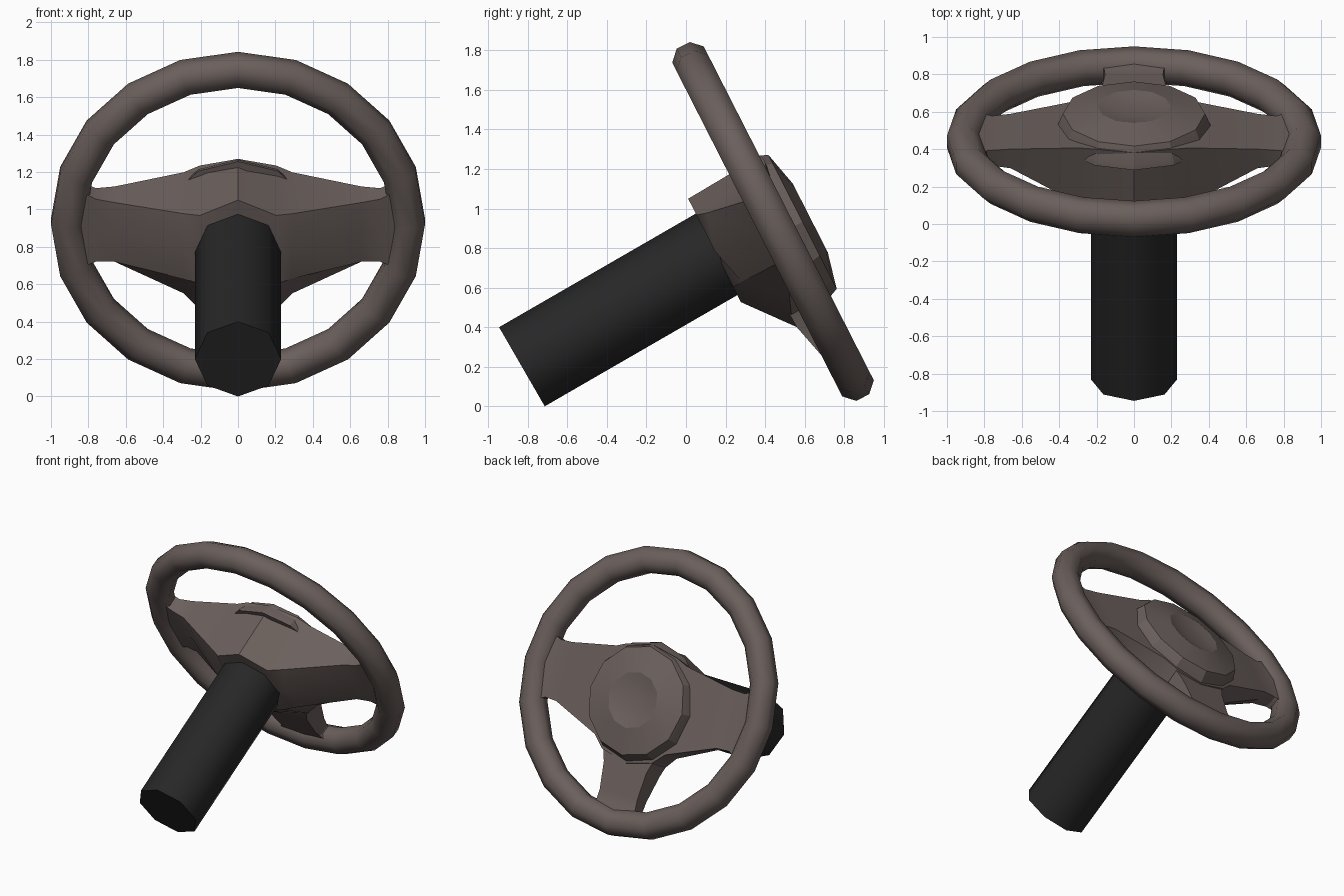
import bpy, bmesh, math
from mathutils import Vector

if "Cube" in bpy.data.objects:
    bpy.data.objects.remove(bpy.data.objects["Cube"])

TILT = math.radians(27)
CENTRE = Vector((0, 0.44, 0.935))
UP = Vector((0, -math.sin(TILT), math.cos(TILT)))    # up within the wheel plane
OUT = Vector((0, math.cos(TILT), math.sin(TILT)))    # towards the driver


def P(x, v, n):
    return CENTRE + Vector((x, 0, 0)) + UP * v + OUT * n


def material(name, rgb):
    m = bpy.data.materials.new(name)
    m.diffuse_color = (*rgb, 1)
    m.use_nodes = True
    m.node_tree.nodes["Principled BSDF"].inputs["Base Color"].default_value = m.diffuse_color
    return m


BROWN = material("warm grey plastic", (0.145, 0.115, 0.106))
BLACK = material("black", (0.02, 0.02, 0.02))


def loft(name, rings, mat, angle, closed=False):
    """Skin a list of equal-length point rings."""
    bm = bmesh.new()
    vs = [[bm.verts.new(p) for p in r] for r in rings]
    k = len(vs[0])
    for i in range(len(vs) if closed else len(vs) - 1):
        a, b = vs[i], vs[(i + 1) % len(vs)]
        for j in range(k):
            bm.faces.new((a[j], a[(j + 1) % k], b[(j + 1) % k], b[j]))
    if not closed:
        bm.faces.new(vs[0])
        bm.faces.new(vs[-1])
    bmesh.ops.recalc_face_normals(bm, faces=bm.faces)
    me = bpy.data.meshes.new(name)
    bm.to_mesh(me)
    bm.free()
    me.materials.append(mat)
    ob = bpy.data.objects.new(name, me)
    bpy.context.collection.objects.link(ob)
    bpy.ops.object.select_all(action='DESELECT')
    ob.select_set(True)
    bpy.context.view_layer.objects.active = ob
    bpy.ops.object.shade_smooth_by_angle(angle=math.radians(angle))
    return ob


def circle(r, v, n, k):
    return [P(r * math.sin(2 * math.pi * i / k), v + r * math.cos(2 * math.pi * i / k), n)
            for i in range(k)]


# rim: 20 segments, octagonal tube
rim = []
for i in range(20):
    a = 2 * math.pi * i / 20
    ring = []
    for j in range(8):
        b = math.pi / 8 + j * math.pi / 4
        r = 0.91 + 0.097 * math.cos(b)
        ring.append(P(r * math.sin(a), r * math.cos(a), 0.097 * math.sin(b)))
    rim.append(ring)
loft("rim", rim, BROWN, 50, closed=True)

# hub body with both side spokes: sections of (v, n) along x, mirrored
half = [
    (0.00, [(.325, .10), (.297, -.33), (0, -.33), (-.29, -.33), (-.53, -.136), (-.50, .05)]),
    (0.205, [(.285, .10), (.205, -.33), (0, -.33), (-.205, -.33), (-.46, -.13), (-.45, .06)]),
    (0.29, [(.25, .09), (.19, -.28), (0, -.33), (-.20, -.28), (-.38, -.10), (-.37, .06)]),
    (0.66, [(.185, .05), (.155, -.08), (-.03, -.085), (-.20, -.08), (-.23, -.02), (-.23, .05)]),
    (0.76, [(.18, .04), (.165, -.06), (-.03, -.065), (-.21, -.06), (-.225, -.01), (-.225, .04)]),
    (0.81, [(.20, .045), (.19, -.055), (-.03, -.06), (-.235, -.055), (-.25, -.01), (-.25, .045)]),
    (0.88, [(.24, .05), (.23, -.05), (-.03, -.05), (-.27, -.05), (-.29, 0), (-.29, .05)]),
]
sections = [(-x, s) for x, s in reversed(half[1:])] + half
loft("hub_and_side_spokes", [[P(x, v, n) for v, n in s] for x, s in sections], BROWN, 25)

# lower spoke: (v, half width, back n, front n)
lower = [(-.40, .22, -.14, .05), (-.53, .175, -.136, .045), (-.72, .155, -.088, .035),
         (-.79, .16, -.065, .035), (-.83, .185, -.055, .045), (-.89, .22, -.05, .05)]
loft("lower_spoke", [[P(-w, v, b), P(w, v, b), P(w, v, f), P(-w, v, f)]
                     for v, w, b, f in lower], BROWN, 25)

# centre pad with bevelled rim and shallow dish
pad = [(.425, .01), (.42, .04), (.38, .132), (.195, .176), (.13, .160), (.06, .153)]
loft("centre_pad", [circle(r, -.07, n, 12) for r, n in pad], BROWN, 24)

# steering column: octagonal, sloping 30 degrees
axis = Vector((0, math.cos(math.pi / 6), 0.5))
side = Vector((0, -0.5, math.cos(math.pi / 6)))
start = Vector((0, -0.83, 0.2))
loft("column", [[start + axis * t + Vector((0.231 * math.sin(i * math.pi / 4), 0, 0))
                 + side * 0.231 * math.cos(i * math.pi / 4) for i in range(8)]
                for t in (0, 1.17)], BLACK, 50)
